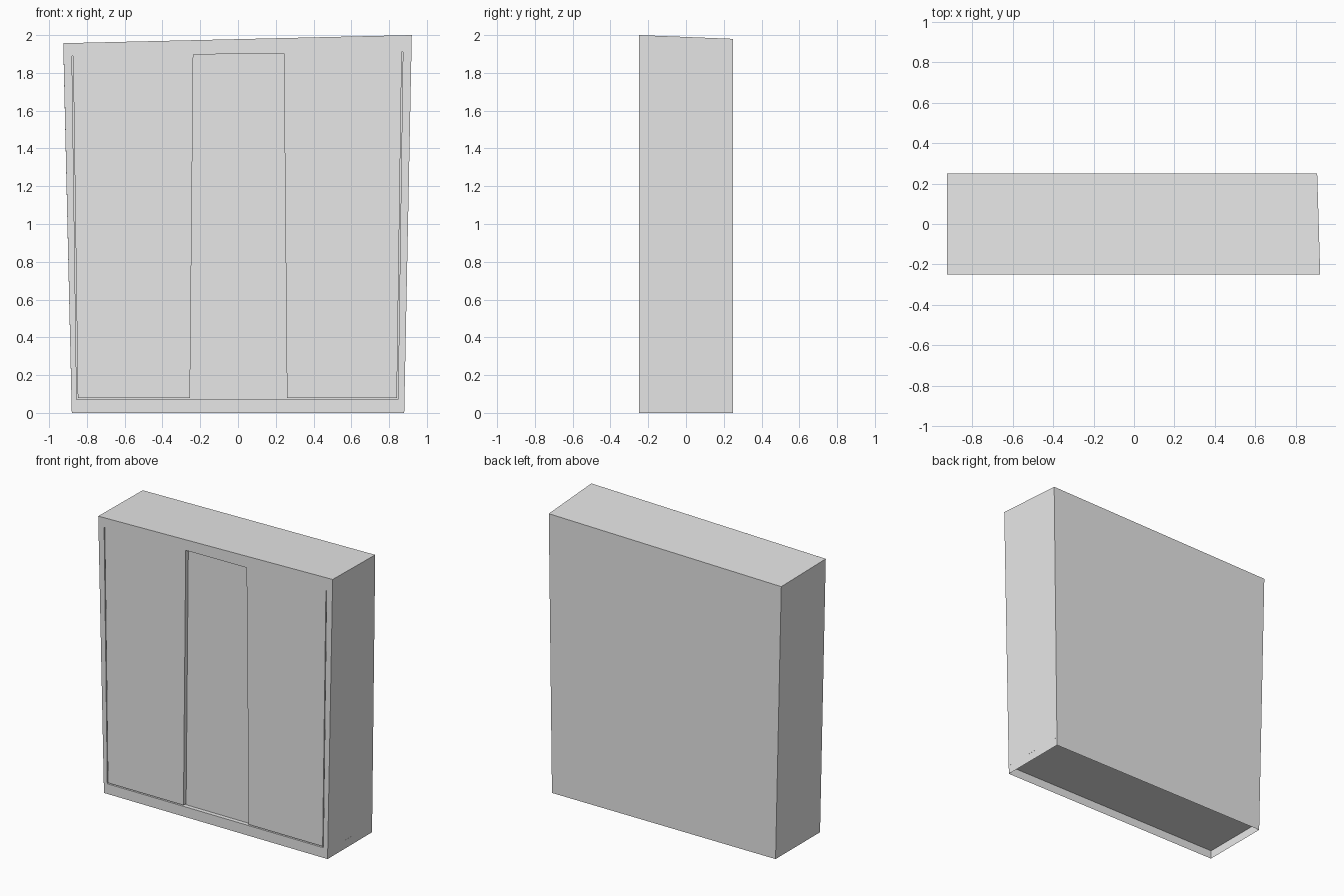
import bpy
import bmesh

cube = bpy.data.objects.get("Cube")
if cube:
    bpy.data.objects.remove(cube, do_unlink=True)

# One plain grey for the whole cabinet
grey = bpy.data.materials.new("plain_grey")
grey.use_nodes = True
grey.diffuse_color = (0.8, 0.8, 0.8, 1)
grey.node_tree.nodes["Principled BSDF"].inputs["Base Color"].default_value = (0.8, 0.8, 0.8, 1)

FRONT, BACK = -0.25, 0.25
RECESS = 0.03


def finish(name, bm):
    mesh = bpy.data.meshes.new(name)
    bm.to_mesh(mesh)
    bm.free()
    mesh.materials.append(grey)
    obj = bpy.data.objects.new(name, mesh)
    bpy.context.collection.objects.link(obj)
    return obj


# Carcass: back, sides and top, flaring slightly upward, open underneath
bm = bmesh.new()
low = [bm.verts.new(p) for p in
       ((-0.88, FRONT, 0), (-0.88, BACK, 0), (0.88, BACK, 0), (0.88, FRONT, 0))]
high = [bm.verts.new(p) for p in
        ((-0.925, FRONT, 1.957), (-0.925, BACK, 1.95), (0.905, BACK, 1.98), (0.92, FRONT, 2))]
for i in range(3):
    bm.faces.new((low[i + 1], low[i], high[i], high[i + 1]))
bm.faces.new((high[0], high[3], high[2], high[1]))
finish("carcass", bm)

# Raised floor board behind the plinth
bm = bmesh.new()
bm.faces.new([bm.verts.new(p) for p in
              ((-0.881, FRONT, 0.06), (-0.881, BACK, 0.06),
               (0.881, BACK, 0.06), (0.881, FRONT, 0.06))])
finish("floor_board", bm)

# Front: frame and outer doors flush, thin gaps and middle door sunk
columns = [(-0.88, -0.925), (-0.853, -0.880), (-0.847, -0.874), (-0.255, -0.236),
           (0.26, 0.242), (0.84, 0.868), (0.846, 0.874), (0.88, 0.92)]
rows = [(0, 0), (0.072, 0), (0.08, 0), (1.9, 0.011), (1.9786, 0.0233)]
bm = bmesh.new()
grid = []
for height, slope in rows:
    line = []
    for bottom, top in columns:
        x = bottom + (top - bottom) * height / rows[-1][0]
        line.append(bm.verts.new((x, FRONT, height + slope * x)))
    grid.append(line)

sunk = []
for r in range(len(rows) - 1):
    for c in range(len(columns) - 1):
        face = bm.faces.new((grid[r][c], grid[r][c + 1], grid[r + 1][c + 1], grid[r + 1][c]))
        side_gap = c in (1, 5) and r in (1, 2)
        bottom_gap = r == 1 and 1 <= c <= 5
        middle_door = c == 3 and r == 2
        if side_gap or bottom_gap or middle_door:
            sunk.append(face)

new = bmesh.ops.extrude_face_region(bm, geom=sunk)["geom"]
bmesh.ops.translate(bm, vec=(0, RECESS, 0),
                    verts=[g for g in new if isinstance(g, bmesh.types.BMVert)])
old = [f for f in sunk if f.is_valid]
if old:
    bmesh.ops.delete(bm, geom=old, context='FACES')
bmesh.ops.recalc_face_normals(bm, faces=bm.faces[:])
bm.faces.ensure_lookup_table()
if bm.faces[0].normal.y > 0:
    bmesh.ops.reverse_faces(bm, faces=bm.faces[:])
# Merge coplanar cells into clean panels
bmesh.ops.dissolve_limit(bm, angle_limit=0.01, verts=bm.verts[:], edges=bm.edges[:])
finish("sliding_door_front", bm)
